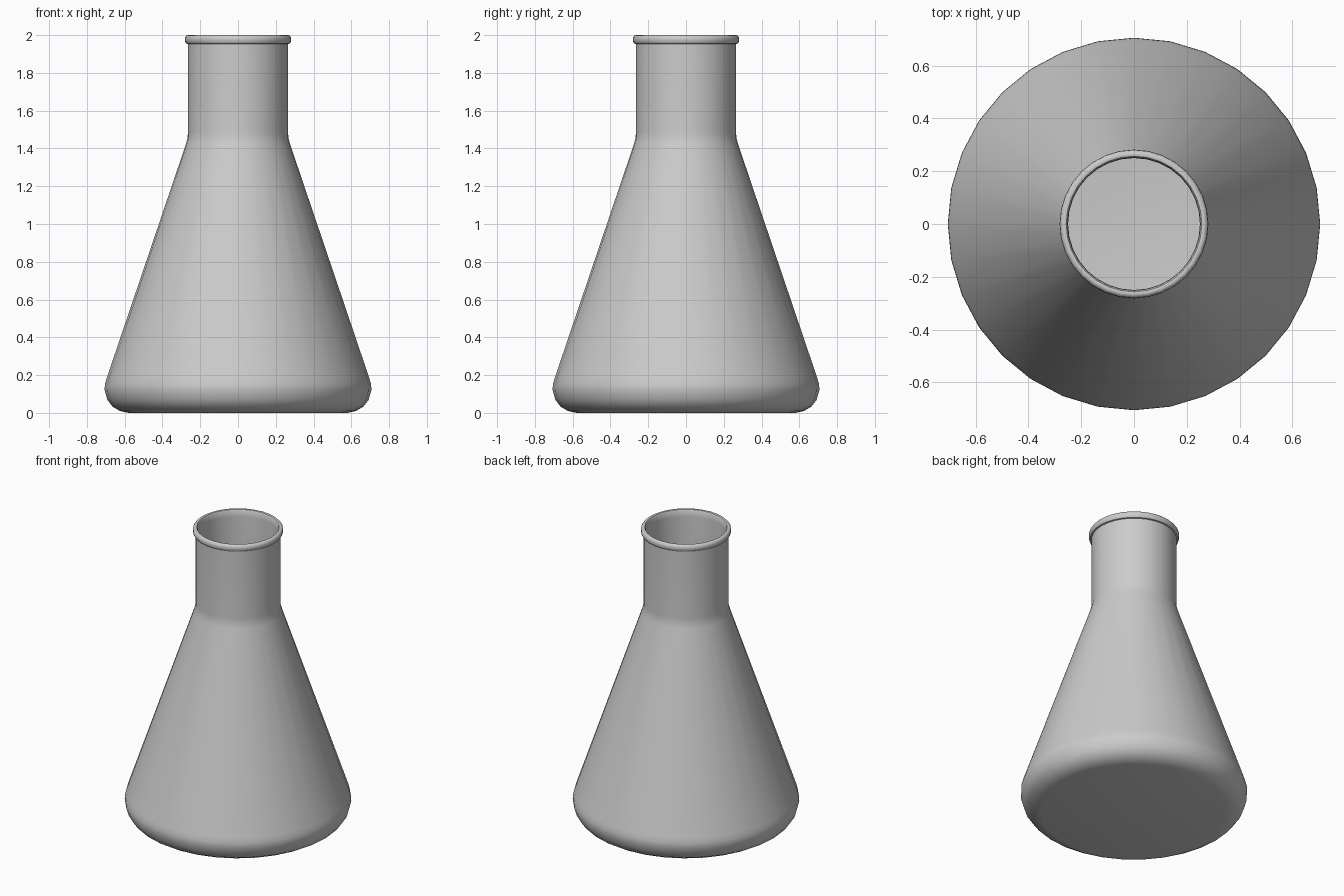
import bpy, bmesh, math

if "Cube" in bpy.data.objects:
    bpy.data.objects.remove(bpy.data.objects["Cube"])

SIDES = 32
WALL = 0.015


def lathe(name, profile, sides=SIDES):
    """Revolve an (r, z) profile around z; r = 0 makes a pole."""
    bm = bmesh.new()
    rings = []
    for r, z in profile:
        if r == 0:
            rings.append([bm.verts.new((0, 0, z))] * sides)
        else:
            rings.append([bm.verts.new((r * math.cos(2 * math.pi * i / sides),
                                        r * math.sin(2 * math.pi * i / sides), z))
                          for i in range(sides)])
    for a, b in zip(rings, rings[1:]):
        for i in range(sides):
            j = (i + 1) % sides
            bm.faces.new(list(dict.fromkeys((a[i], a[j], b[j], b[i]))))
    bmesh.ops.recalc_face_normals(bm, faces=bm.faces[:])
    mesh = bpy.data.meshes.new(name)
    bm.to_mesh(mesh)
    bm.free()
    obj = bpy.data.objects.new(name, mesh)
    bpy.context.collection.objects.link(obj)
    bpy.context.view_layer.objects.active = obj
    obj.select_set(True)
    bpy.ops.object.shade_smooth_by_angle(angle=math.radians(35))
    obj.select_set(False)
    return obj


# Outer wall: flat base, rounded heel, cone, straight neck
outer = [(0, 0), (0.58, 0), (0.625, 0.01), (0.665, 0.034), (0.692, 0.07),
         (0.706, 0.12), (0.705, 0.15), (0.695, 0.185),
         (0.275, 1.425), (0.267, 1.455), (0.265, 1.49), (0.265, 1.953)]

# Rounded bead at the lip
lip = [(0.274, 1.955), (0.28, 1.964), (0.282, 1.977), (0.28, 1.99),
       (0.273, 1.998), (0.265, 2.0), (0.257, 1.998), (0.252, 1.99)]

# Inner wall follows the outer wall, offset by the glass thickness
inner = [(r - WALL, max(z, WALL)) for r, z in reversed(outer[3:])]
inner += [(0.58, WALL), (0, WALL)]

lathe("flask", outer + lip + inner)
